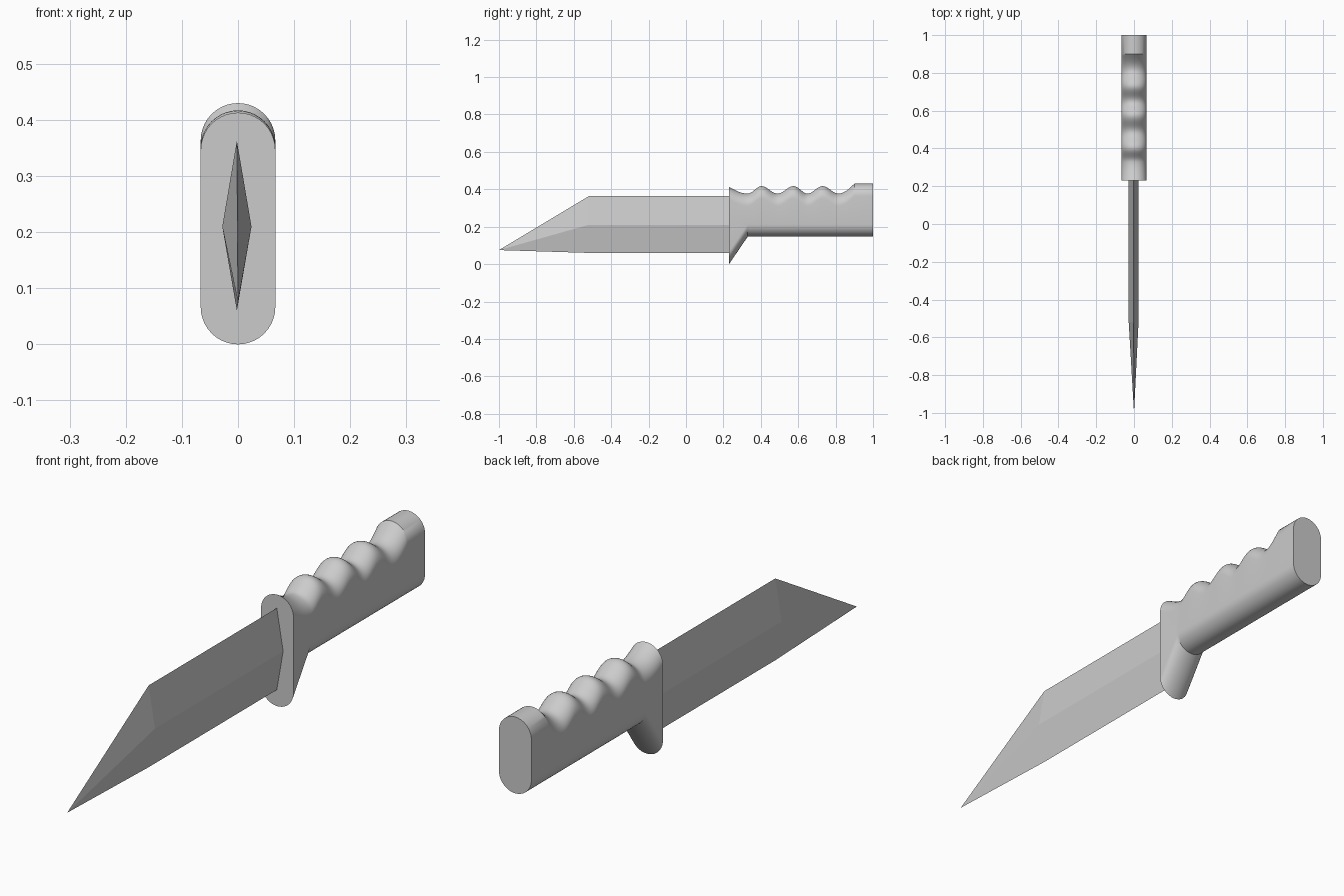
import bpy
import bmesh
import math

cube = bpy.data.objects.get("Cube")
if cube:
    bpy.data.objects.remove(cube, do_unlink=True)

# One plain colour for everything
grey = bpy.data.materials.new("plain_grey")
grey.use_nodes = True
GREY = (0.6, 0.6, 0.6, 1)
grey.diffuse_color = GREY
grey.node_tree.nodes["Principled BSDF"].inputs["Base Color"].default_value = GREY


def loft(name, rings, tip=None, smooth=False):
    """Skin a row of matching cross-sections; close the front with a cap or a tip."""
    bm = bmesh.new()
    rows = [[bm.verts.new(p) for p in ring] for ring in rings]
    count = len(rows[0])
    for a, b in zip(rows, rows[1:]):
        for i in range(count):
            j = (i + 1) % count
            bm.faces.new((a[i], a[j], b[j], b[i]))
    bm.faces.new(rows[-1])
    if tip:
        point = bm.verts.new(tip)
        for i in range(count):
            bm.faces.new((rows[0][i], rows[0][(i + 1) % count], point))
    else:
        bm.faces.new(rows[0])
    bmesh.ops.recalc_face_normals(bm, faces=bm.faces)
    mesh = bpy.data.meshes.new(name)
    bm.to_mesh(mesh)
    bm.free()
    mesh.materials.append(grey)
    obj = bpy.data.objects.new(name, mesh)
    bpy.context.collection.objects.link(obj)
    if smooth:
        bpy.ops.object.select_all(action="DESELECT")
        obj.select_set(True)
        bpy.context.view_layer.objects.active = obj
        bpy.ops.object.shade_smooth_by_angle(angle=math.radians(30))
    return obj


# Handle with finger grooves, a flared guard in front and a raised pommel
RADIUS = 0.0665
FRONT, GUARD_BACK, POMMEL, BACK = 0.23, 0.33, 0.90, 1.0
VALLEY, HUMP = 0.377, 0.417
waves = [(0.33, VALLEY), (0.404, HUMP), (0.489, VALLEY), (0.575, HUMP),
         (0.65, VALLEY), (0.73, HUMP), (0.815, VALLEY)]


def top_height(y):
    if y >= POMMEL:
        return 0.43
    if y <= waves[0][0]:
        t = (waves[0][0] - y) / (waves[0][0] - FRONT)
        return VALLEY + 0.036 * (1 - math.cos(t * math.pi / 2))
    if y >= waves[-1][0]:
        t = (y - waves[-1][0]) / (POMMEL - waves[-1][0])
        return VALLEY + 0.053 * (1 - math.cos(t * math.pi / 2))
    for (ya, za), (yb, zb) in zip(waves, waves[1:]):
        if y <= yb:
            t = (y - ya) / (yb - ya)
            return za + (zb - za) * (1 - math.cos(t * math.pi)) / 2


def bottom_height(y):
    return 0.147 * min(1, (y - FRONT) / (GUARD_BACK - FRONT))


def rounded_section(y, steps=20):
    top, bottom = top_height(y) - RADIUS, bottom_height(y) + RADIUS
    ring = []
    for centre, start in ((top, 0), (bottom, math.pi)):
        for i in range(steps + 1):
            a = start + math.pi * i / steps
            ring.append((RADIUS * math.cos(a), y, centre + RADIUS * math.sin(a)))
    return ring


stations = []
stops = [FRONT] + [y for y, z in waves] + [POMMEL]
for ya, yb in zip(stops, stops[1:]):
    stations += [ya + (yb - ya) * i / 10 for i in range(10)]
stations += [POMMEL, BACK]
loft("handle", [rounded_section(y) for y in stations], smooth=True)


# Blade: diamond section drawn to a low point
def diamond(y):
    return [(-0.002, y, 0.363), (0.024, y, 0.21), (-0.002, y, 0.06), (-0.028, y, 0.21)]


loft("blade", [diamond(-0.52), diamond(0.24)], tip=(0, -1, 0.075))
